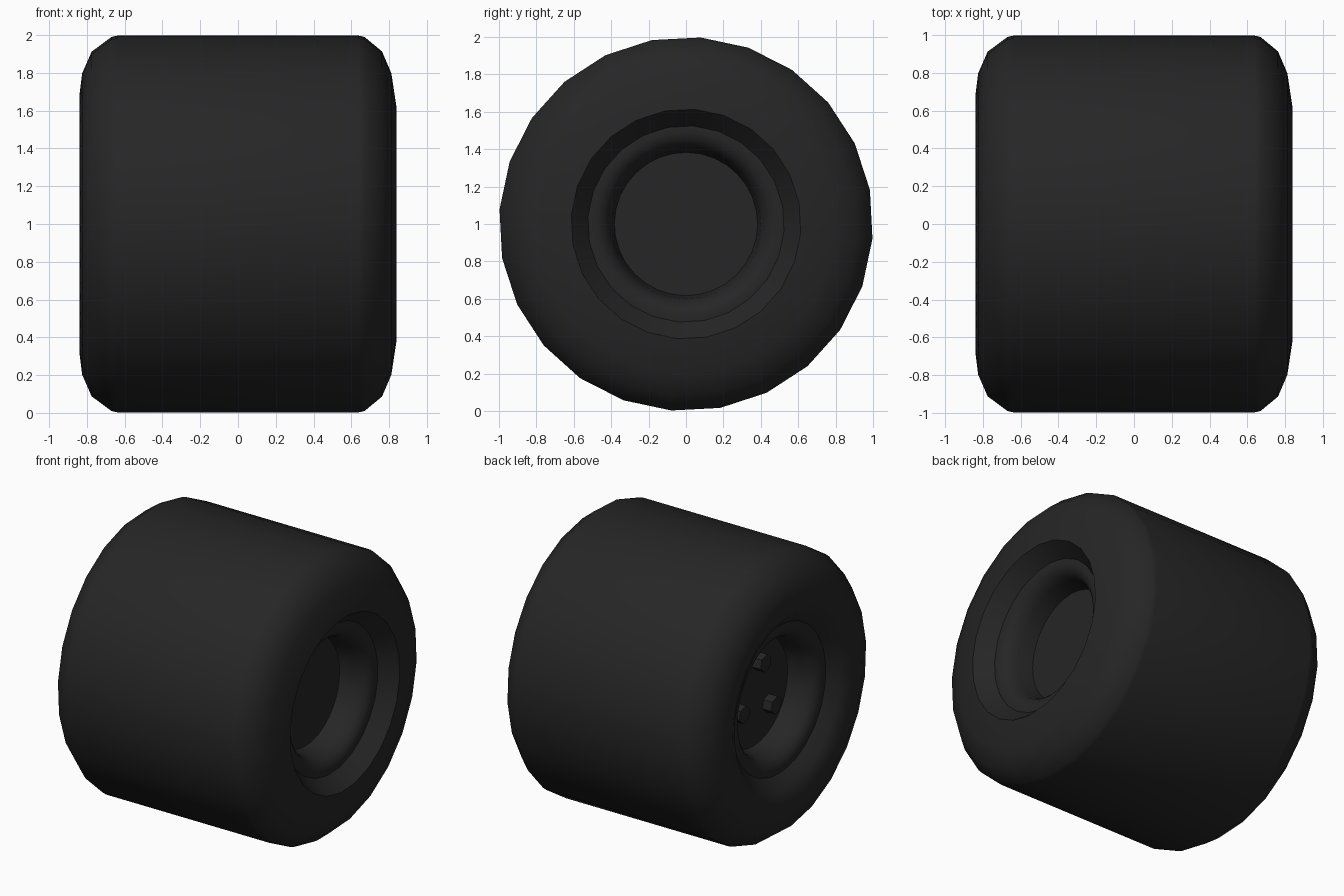
import bpy, bmesh, math

if "Cube" in bpy.data.objects:
    bpy.data.objects.remove(bpy.data.objects["Cube"])

black = bpy.data.materials.new("rubber black")
black.diffuse_color = (0.019, 0.019, 0.019, 1)
black.use_nodes = True
black.node_tree.nodes["Principled BSDF"].inputs["Base Color"].default_value = black.diffuse_color


def finish(name, bm, smooth=True):
    bmesh.ops.recalc_face_normals(bm, faces=bm.faces)
    me = bpy.data.meshes.new(name)
    bm.to_mesh(me)
    bm.free()
    me.materials.append(black)
    ob = bpy.data.objects.new(name, me)
    bpy.context.collection.objects.link(ob)
    if smooth:
        bpy.ops.object.select_all(action='DESELECT')
        ob.select_set(True)
        bpy.context.view_layer.objects.active = ob
        bpy.ops.object.shade_smooth_by_angle(angle=math.radians(48))
    return ob


def lathe(name, profile, n=24, phase=10.5, closed=False, cap=False):
    """Spin (x, radius) points around the axle, which runs along x at z = 1."""
    bm = bmesh.new()
    rings = []
    for x, r in profile:
        angles = [math.radians(phase + 360 * i / n) for i in range(n)]
        rings.append([bm.verts.new((x, r * math.cos(a), 1 + r * math.sin(a))) for a in angles])
    pairs = list(zip(rings, rings[1:]))
    if closed:
        pairs.append((rings[-1], rings[0]))
    for a, b in pairs:
        for i in range(n):
            j = (i + 1) % n
            bm.faces.new((a[i], a[j], b[j], b[i]))
    if cap:
        bm.faces.new(rings[0])
        bm.faces.new(rings[-1])
    return finish(name, bm)


# Tyre: soft inner shoulder on the left, sharp-edged recess on the right
lathe("tyre", [
    (-0.73, 0.525), (-0.80, 0.60), (-0.84, 0.68), (-0.825, 0.80), (-0.775, 0.915),
    (-0.67, 0.993), (-0.64, 1.0), (0.64, 1.0), (0.67, 0.993), (0.762, 0.917),
    (0.812, 0.80), (0.84, 0.615), (0.73, 0.525)], closed=False)

# Rims: rounded lip running in to the hub, on both sides
lip = [(0.73, 0.53), (0.735, 0.49), (0.72, 0.45), (0.69, 0.42), (0.64, 0.40), (0.53, 0.383)]
for name, s in (("right_rim", 1), ("left_rim", -1)):
    lathe(name, [(s * x, r) for x, r in lip], n=32)

# Hub: flat disc at the bottom of each rim
lathe("hub", [(-0.53, 0.385), (0.53, 0.385)], n=32, cap=True)

# Three hexagonal wheel nuts on the left hub face
for k in range(3):
    a = math.radians(101 + 120 * k)
    bm = bmesh.new()
    rings = []
    for x in (-0.52, -0.60):
        rings.append([bm.verts.new((x,
                                    0.21 * math.cos(a) + 0.062 * math.cos(a + t * math.pi / 3),
                                    1 + 0.21 * math.sin(a) + 0.062 * math.sin(a + t * math.pi / 3)))
                      for t in range(6)])
    for i in range(6):
        j = (i + 1) % 6
        bm.faces.new((rings[0][i], rings[0][j], rings[1][j], rings[1][i]))
    bm.faces.new(rings[0])
    bm.faces.new(rings[1])
    finish(f"wheel_nut_{k + 1}", bm, smooth=False)

# Open shells: turn faces so every normal points out of the wheel
for name in ("tyre", "right_rim", "left_rim"):
    me = bpy.data.objects[name].data
    score = 0
    for p in me.polygons:
        c, nrm = p.center, p.normal
        if name == "tyre":
            score += p.area * (c.y * nrm.y + (c.z - 1) * nrm.z)
        else:
            score += p.area * nrm.x * (1 if name == "right_rim" else -1)
    if score < 0:
        me.flip_normals()
